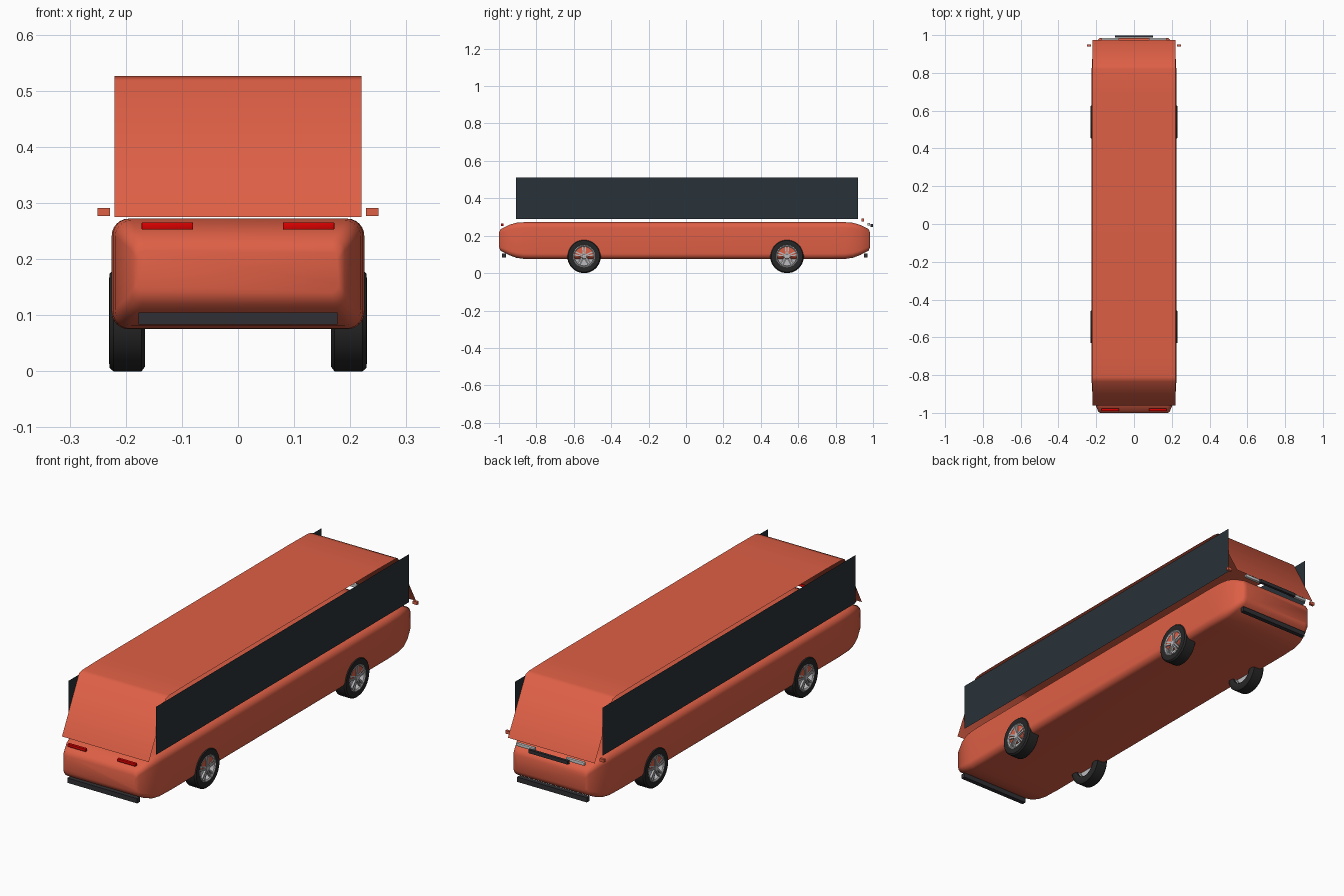
import bpy, bmesh, math
from mathutils import Matrix, Vector

if "Cube" in bpy.data.objects:
    bpy.data.objects.remove(bpy.data.objects["Cube"])


def material(name, rgb):
    m = bpy.data.materials.new(name)
    m.diffuse_color = (*rgb, 1)
    m.use_nodes = True
    m.node_tree.nodes["Principled BSDF"].inputs["Base Color"].default_value = m.diffuse_color
    return m


RED = material("orange_paint", (0.73, 0.115, 0.06))
GLASS = material("dark_glass", (0.022, 0.032, 0.04))
RUBBER = material("black_rubber", (0.02, 0.02, 0.02))
TRIM = material("dark_trim", (0.03, 0.03, 0.035))
ALLOY = material("alloy", (0.5, 0.5, 0.52))
TAIL = material("tail_red", (0.7, 0.0, 0.0))
LAMP = material("lamp_white", (0.9, 0.9, 0.88))


def finish(name, bm, mat, angle=None, normals=True):
    if normals:
        bmesh.ops.recalc_face_normals(bm, faces=bm.faces[:])
    me = bpy.data.meshes.new(name)
    bm.to_mesh(me)
    bm.free()
    ob = bpy.data.objects.new(name, me)
    bpy.context.collection.objects.link(ob)
    me.materials.append(mat)
    if angle:
        bpy.ops.object.select_all(action='DESELECT')
        ob.select_set(True)
        bpy.context.view_layer.objects.active = ob
        bpy.ops.object.shade_smooth_by_angle(angle=math.radians(angle))
    return ob


def box(name, centre, size, mat, bevel=0.0):
    bm = bmesh.new()
    bmesh.ops.create_cube(bm, size=1, matrix=Matrix.Translation(centre) @ Matrix.Diagonal((*size, 1)))
    if bevel:
        bmesh.ops.bevel(bm, geom=bm.edges[:], offset=bevel, segments=2, profile=0.5, affect='EDGES')
    return finish(name, bm, mat, 40)


def skin(bm, rings, closed=True):
    """Bridge successive vertex rows with quads."""
    for a, b in zip(rings, rings[1:]):
        n = len(a)
        for i in range(n if closed else n - 1):
            j = (i + 1) % n
            bm.faces.new((a[i], a[j], b[j], b[i]))


def lathe(bm, profile, centre, side, steps=40):
    """Revolve a closed (x, r) profile around the x axis."""
    rings = []
    for k in range(steps):
        a = 2 * math.pi * k / steps
        rings.append([bm.verts.new((side * x, centre[0] + r * math.cos(a), centre[1] + r * math.sin(a)))
                      for x, r in profile])
    skin(bm, rings + rings[:1])


# Lower body: rounded rectangles lofted along y, tapering at both ends
def section(bm, y, w, z0, z1, r, steps=6):
    ring = []
    for q, (sx, cz) in enumerate(((1, z1 - r), (-1, z1 - r), (-1, z0 + r), (1, z0 + r))):
        for k in range(steps + 1):
            a = math.pi / 2 * (q + k / steps)
            ring.append(bm.verts.new((sx * (w - r) + r * math.cos(a), y, cz + r * math.sin(a))))
    return ring


taper = [(0.9925, 0.180, 0.140, 0.215, 0.015), (0.984, 0.190, 0.120, 0.235, 0.02),
         (0.938, 0.209, 0.096, 0.258, 0.025), (0.90, 0.219, 0.082, 0.269, 0.029),
         (0.86, 0.223, 0.076, 0.272, 0.03), (0.78, 0.225, 0.075, 0.272, 0.03)]
bm = bmesh.new()
rings = [section(bm, -0.0075 - t[0], *t[1:]) for t in taper]
rings += [section(bm, -0.0075 + t[0], *t[1:]) for t in reversed(taper)]
skin(bm, rings)
bm.faces.new(rings[0])
bm.faces.new(rings[-1])
finish("lower_body", bm, RED, 50)

# Roof sheet: one open strip with sloping ends
roof = [(-0.96, 0.275), (-0.835, 0.519), (-0.81, 0.524), (-0.69, 0.526),
        (0.69, 0.526), (0.82, 0.524), (0.845, 0.519), (0.975, 0.275)]
bm = bmesh.new()
skin(bm, [[bm.verts.new((x, y, z)) for x in (-0.22, 0.22)] for y, z in roof], closed=False)
for f in bm.faces:
    f.normal_update()
    if f.normal.z < 0:
        f.normal_flip()
finish("roof_sheet", bm, RED, 80, normals=False)

# Side windows: thin upright panels
for side, label in ((1, "right"), (-1, "left")):
    bm = bmesh.new()
    vs = [bm.verts.new((side * 0.222, y, z))
          for y, z in ((-0.91, 0.29), (0.92, 0.29), (0.92, 0.51), (-0.91, 0.51))]
    bm.faces.new(vs if side > 0 else vs[::-1])
    finish(label + "_side_window", bm, GLASS, normals=False)

    # Lamps and mirrors
    box(label + "_tail_light", (side * 0.126, -0.983, 0.259), (0.092, 0.014, 0.013), TAIL, 0.002)
    box(label + "_headlight", (side * 0.126, 0.978, 0.261), (0.092, 0.014, 0.014), LAMP, 0.002)
    box(label + "_mirror", (side * 0.239, 0.945, 0.284), (0.022, 0.012, 0.014), RED)

# Grille and bumpers
box("grille", (0, 0.993, 0.254), (0.2, 0.012, 0.016), TRIM)
box("front_bumper", (0, -0.973, 0.094), (0.354, 0.02, 0.022), TRIM)
box("rear_bumper", (0, 0.961, 0.094), (0.354, 0.02, 0.022), TRIM)

# Wheels: tyre, rim barrel, brake disc, hub and five split spokes
tyre = [(0.17, 0.056), (0.166, 0.065), (0.166, 0.082), (0.172, 0.09), (0.222, 0.09),
        (0.229, 0.084), (0.230, 0.068), (0.227, 0.056)]
rim = [(0.18, 0.051), (0.18, 0.057), (0.229, 0.059), (0.230, 0.056), (0.226, 0.051)]
disc = [(0.19, 0.001), (0.19, 0.052), (0.197, 0.052), (0.197, 0.001)]
hub = [(0.19, 0.001), (0.19, 0.014), (0.226, 0.014), (0.229, 0.011), (0.229, 0.001)]
for y, end in ((-0.545, "front"), (0.54, "rear")):
    for side, label in ((1, "right"), (-1, "left")):
        c = (y, 0.09)
        bm = bmesh.new()
        lathe(bm, tyre, c, side)
        finish(f"{end}_{label}_tyre", bm, RUBBER, 40)
        bm = bmesh.new()
        for prof in (rim, disc, hub):
            lathe(bm, prof, c, side)
        for k in range(5):
            turn = Matrix.Translation((side * 0.223, *c)) @ Matrix.Rotation(2 * math.pi * k / 5, 4, 'X')
            for split in (-1, 1):
                bmesh.ops.create_cube(bm, size=1, matrix=turn
                                      @ Matrix.Translation((0, split * 0.006, 0.031))
                                      @ Matrix.Rotation(-split * 0.1, 4, 'X')
                                      @ Matrix.Diagonal((0.01, 0.007, 0.046, 1)))
        finish(f"{end}_{label}_rim", bm, ALLOY, 40)
